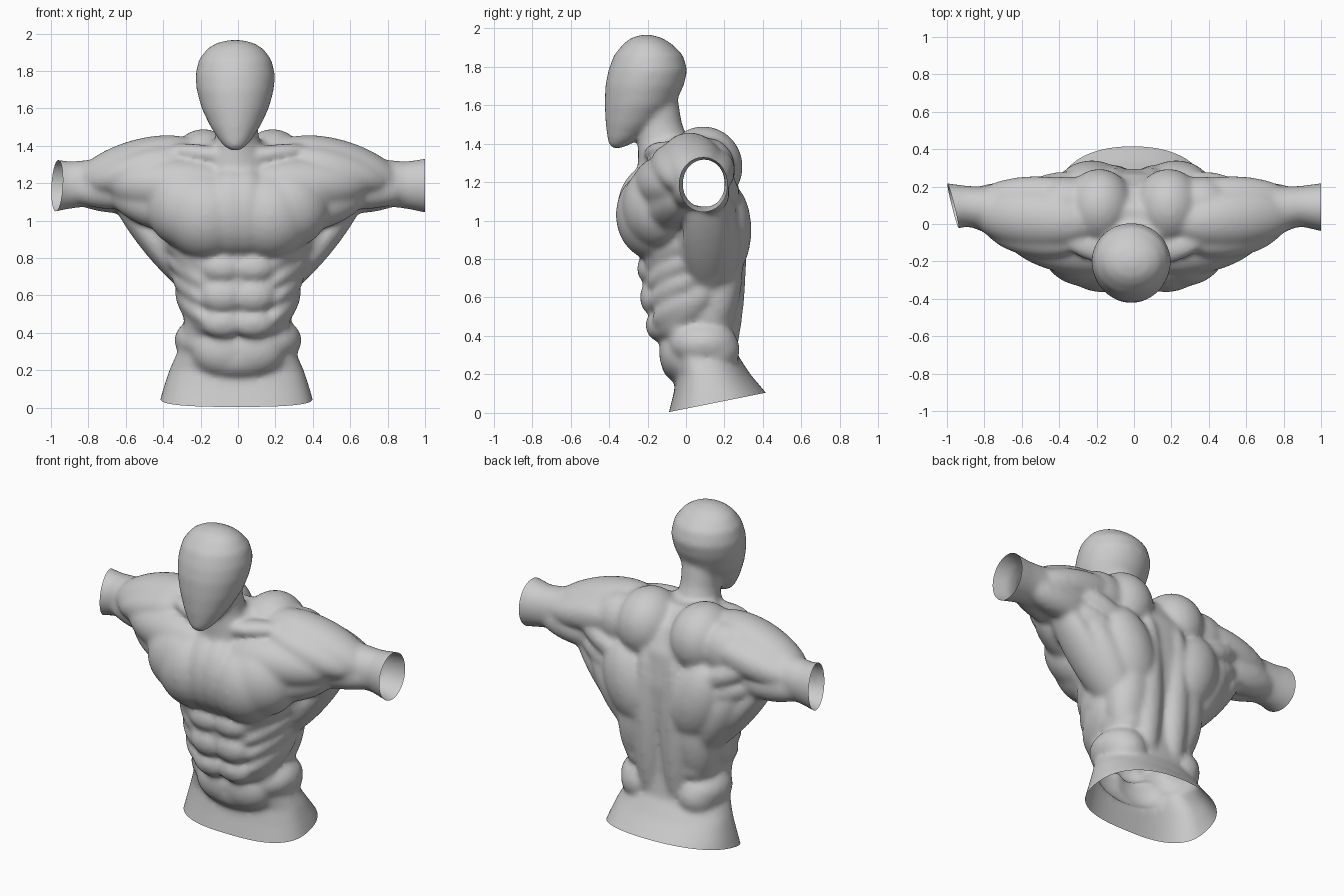
import bpy, bmesh, math
from mathutils import Matrix, Vector

if "Cube" in bpy.data.objects:
    bpy.data.objects.remove(bpy.data.objects["Cube"])

bm = bmesh.new()


def ball(c, r, both=True):
    """Ellipsoid muscle, mirrored across x."""
    for s in ((1, -1) if both else (1,)):
        m = Matrix.Translation((s * c[0], c[1], c[2])) @ Matrix.Diagonal((*r, 1))
        bmesh.ops.create_icosphere(bm, subdivisions=4, radius=1, matrix=m)


def strand(a, b, w, d, both=True):
    """Spindle muscle from a to b; w across, d in depth (y)."""
    for s in ((1, -1) if both else (1,)):
        p, q = Vector((s * a[0], *a[1:])), Vector((s * b[0], *b[1:]))
        z = (q - p).normalized()
        y = (Vector((0, 1, 0)) - z * z.y).normalized()
        rot = Matrix((y.cross(z), y, z)).transposed().to_4x4()
        m = Matrix.Translation((p + q) / 2) @ rot @ Matrix.Diagonal((w, d, (q - p).length / 2, 1))
        bmesh.ops.create_icosphere(bm, subdivisions=4, radius=1, matrix=m)


def skin(rings, n):
    """Close a stack of vertex rings."""
    for a, b in zip(rings, rings[1:]):
        for i in range(n):
            bm.faces.new((a[i], a[(i + 1) % n], b[(i + 1) % n], b[i]))
    bm.faces.new(rings[0][::-1])
    bm.faces.new(rings[-1])


def loft(sections, front=2, back=2, mid=.5, cx=0, n=48):
    """Sections: (z, half width, front y, back y); squareness differs front and back."""
    rings = []
    for z, w, f, k in sections:
        ring, m = [], f + mid * (k - f)
        for i in range(n):
            c, s = math.cos(2 * math.pi * i / n), math.sin(2 * math.pi * i / n)
            e = 2 / (back if s > 0 else front)
            x = math.copysign(abs(c) ** e, c) * w + cx
            y = m + abs(s) ** e * ((k - m) if s > 0 else (f - m))
            ring.append(bm.verts.new((x, y, z)))
        rings.append(ring)
    skin(rings, n)


def arm(sections, n=32):
    """Sections: (x, centre y, centre z, radius y, radius z)."""
    for sg in (1, -1):
        rings = []
        for x, cy, cz, ry, rz in sections:
            ring = [2 * math.pi * i / n * sg for i in range(n)]
            rings.append([bm.verts.new((sg * x, cy + ry * math.cos(t), cz + rz * math.sin(t))) for t in ring])
        skin(rings, n)


# core of the trunk, flaring at the hips
loft([(-.15, .47, -.13, .62), (0, .42, -.09, .49), (.1, .392, -.065, .42), (.2, .36, -.045, .335),
      (.3, .315, -.07, .27), (.45, .28, -.15, .25), (.6, .285, -.205, .255), (.8, .335, -.23, .285),
      (1.0, .39, -.25, .295), (1.2, .37, -.23, .27), (1.33, .27, -.18, .2), (1.43, .14, -.13, .09)],
     2.8, 2.2, .42, -.008)
# egg-shaped head
loft([(1.375, .025, -.385, -.34), (1.39, .05, -.4, -.3), (1.42, .08, -.408, -.25), (1.5, .132, -.418, -.15),
      (1.6, .18, -.423, -.06), (1.7, .207, -.42, -.012), (1.78, .213, -.404, .008), (1.86, .195, -.375, -.015),
      (1.92, .15, -.325, -.075), (1.95, .1, -.285, -.125), (1.966, .035, -.23, -.18)], cx=-.015)
# neck, widening into the shoulders
loft([(1.25, .2, -.25, .1), (1.36, .15, -.25, .05), (1.43, .12, -.25, .01), (1.5, .11, -.25, -.02),
      (1.62, .115, -.27, -.04)], cx=-.005)

# upper arms
arm([(.35, .07, 1.22, .15, .17), (.6, .06, 1.21, .14, .155), (.8, .085, 1.2, .115, .125),
     (.9, .095, 1.19, .11, .127), (1.06, .087, 1.185, .14, .155)])

# chest: broad joined plates running into the arms
ball((.17, -.155, 1.03), (.235, .21, .24))
ball((.25, -.14, 1.07), (.24, .195, .225))
ball((.04, -.165, 1.05), (.16, .195, .25))
strand((0, -.17, 1.19), (.7, -.03, 1.19), .15, .165)
strand((.08, -.16, 1.0), (.68, -.02, 1.14), .13, .13)
strand((.02, -.19, 1.335), (.38, -.08, 1.38), .05, .07)
# shoulders
strand((.2, .0, 1.385), (.87, .065, 1.19), .145, .165)
strand((.28, -.1, 1.35), (.8, .0, 1.19), .105, .125)
strand((.28, .17, 1.31), (.84, .14, 1.2), .1, .1)
# biceps and triceps
strand((.4, -.03, 1.15), (.94, .06, 1.17), .1, .09)
strand((.42, .14, 1.12), (.92, .13, 1.16), .1, .09)
# upper back mounds
ball((.185, .09, 1.28), (.185, .205, .21))
ball((.36, .11, 1.27), (.17, .145, .16))
strand((.03, .13, 1.2), (.3, .06, 1.42), .1, .13)
# shoulder blades
strand((.22, .215, 1.06), (.6, .16, 1.24), .075, .09)
strand((.26, .2, .97), (.62, .12, 1.14), .08, .1)
# lats tapering to the waist
strand((.68, .1, 1.18), (.24, .11, .62), .075, .12)
strand((.52, .12, 1.16), (.17, .12, .58), .125, .16)
strand((.13, .2, .7), (.32, .2, 1.2), .17, .14)
# spine columns
strand((.09, .2, .2), (.1, .25, 1.2), .09, .085)
strand((.19, .14, .4), (.19, .21, .95), .13, .115)
# waist
ball((.19, .09, .36), (.15, .18, .12))
ball((.19, .13, .33), (.13, .15, .13))
ball((.18, .12, .52), (.115, .14, .13))
strand((.31, .12, .66), (.15, -.13, .4), .075, .1)
# ribs and side muscles
for i in range(4):
    z = .83 - .1 * i
    strand((.395 - .03 * i, .06, z + .08), (.16, -.2 + .012 * i, z - .08), .06, .085)
# stomach blocks
for z, y, h in ((.75, -.18, .085), (.6, -.165, .095), (.455, -.135, .085)):
    ball((.08, y, z), (.12, .075, h))
# lower belly
ball((0, .07, .26), (.29, .2, .135), False)
ball((.07, -.025, .31), (.18, .115, .145))

# fuse and smooth the muscles
mesh = bpy.data.meshes.new("body")
bmesh.ops.recalc_face_normals(bm, faces=bm.faces)
bm.to_mesh(mesh)
bm.free()
body = bpy.data.objects.new("body", mesh)
bpy.context.collection.objects.link(body)
rm = body.modifiers.new("fuse", 'REMESH')
rm.mode, rm.voxel_size = 'VOXEL', .013
sm = body.modifiers.new("soften", 'SMOOTH')
sm.factor, sm.iterations = .5, 18
fused = bpy.data.meshes.new_from_object(body.evaluated_get(bpy.context.evaluated_depsgraph_get()))
body.modifiers.clear()

# open ends at the hips and arms
bm = bmesh.new()
bm.from_mesh(fused)
for co, no in (((0, -.09, .004), (0, .2, -1)), ((1, 0, 0), (1, 0, 0)), ((-.97, .11, 1.2), (-1, -.25, .05))):
    bmesh.ops.bisect_plane(bm, geom=bm.verts[:] + bm.edges[:] + bm.faces[:], plane_co=co,
                           plane_no=no, clear_outer=True)
for f in bm.faces:
    f.smooth = True
bm.to_mesh(fused)
bm.free()
body.data = fused
grey = bpy.data.materials.new("clay grey")
grey.diffuse_color = (.6, .6, .6, 1)
grey.use_nodes = True
grey.node_tree.nodes["Principled BSDF"].inputs["Base Color"].default_value = grey.diffuse_color
fused.materials.clear()
fused.materials.append(grey)
